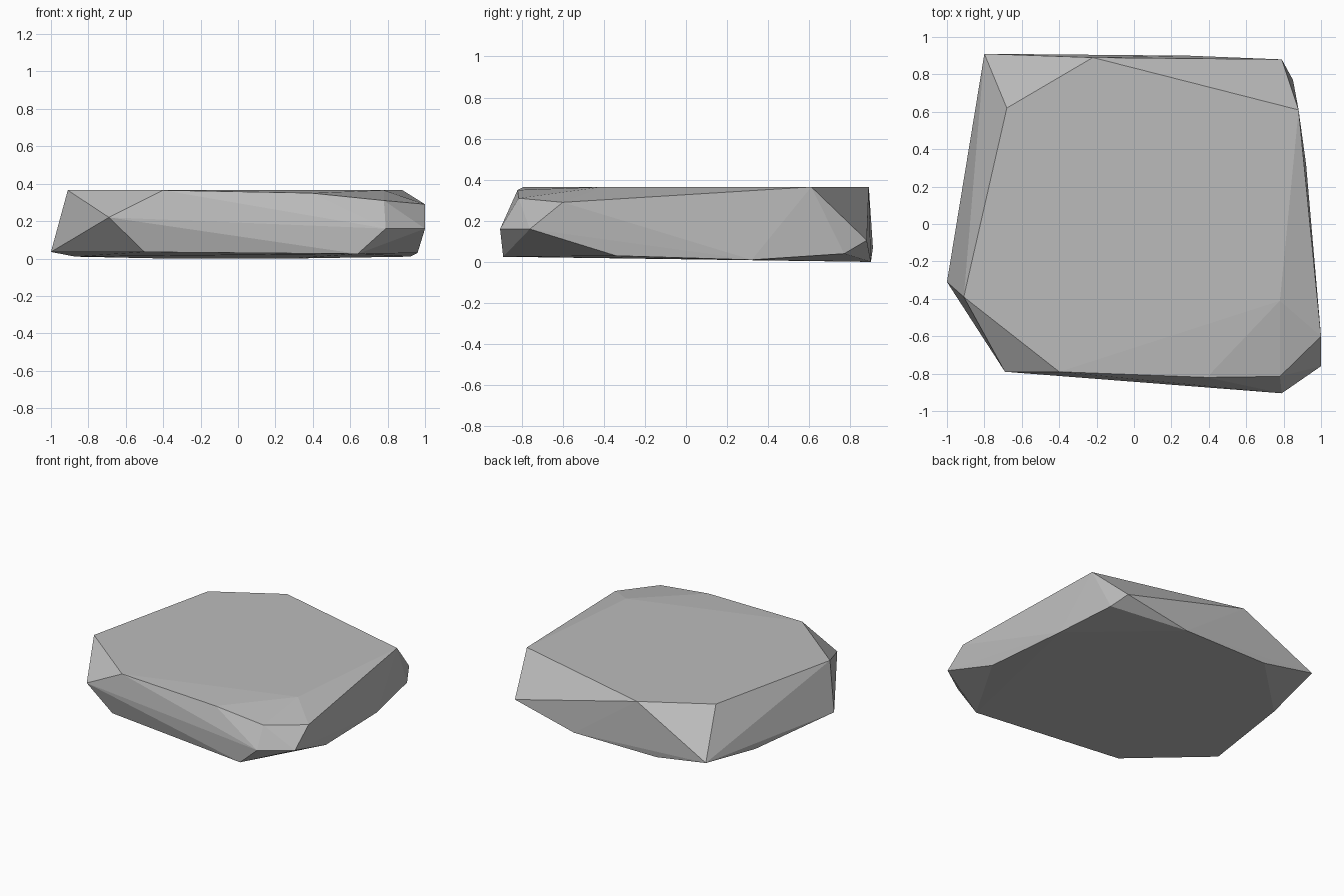
import bpy
import bmesh
import math

# Remove the default object only
default_cube = bpy.data.objects.get("Cube")
if default_cube:
    bpy.data.objects.remove(default_cube, do_unlink=True)


def make_material(name, colour):
    material = bpy.data.materials.new(name)
    material.use_nodes = True
    material.diffuse_color = colour
    shader = next(n for n in material.node_tree.nodes if n.type == "BSDF_PRINCIPLED")
    shader.inputs["Base Color"].default_value = colour
    shader.inputs["Roughness"].default_value = 1
    return material


def make_chiselled_slab(name, corners, material):
    """Wrap the corner points in a convex, flat-faced stone."""
    bm = bmesh.new()
    for corner in corners:
        bm.verts.new(corner)
    hull = bmesh.ops.convex_hull(bm, input=bm.verts[:], use_existing_faces=False)
    # Drop points that ended up inside the stone
    inside = [v for v in bm.verts if not v.link_faces]
    bmesh.ops.delete(bm, geom=inside, context="VERTS")
    # Merge nearly coplanar triangles into broad facets
    bmesh.ops.dissolve_limit(bm, angle_limit=math.radians(1),
                             verts=bm.verts[:], edges=bm.edges[:])
    bmesh.ops.recalc_face_normals(bm, faces=bm.faces[:])
    mesh = bpy.data.meshes.new(name)
    bm.to_mesh(mesh)
    bm.free()
    mesh.materials.append(material)
    stone = bpy.data.objects.new(name, mesh)
    bpy.context.collection.objects.link(stone)
    return stone


# Outline of the broad, level top facet
top_height = 0.365
top_outline = [(-0.91, -0.39), (-0.4, -0.79), (0.78, -0.41),
               (0.88, 0.61), (-0.22, 0.89), (-0.68, 0.62)]
top_corners = [(x, y, top_height) for x, y in top_outline]

# Chipped corners between the top and the underside
front_chips = [(-0.69, -0.79, 0.22), (0.39, -0.82, 0.35), (0.78, -0.815, 0.31),
               (1, -0.6, 0.29), (1, -0.76, 0.16), (0.79, -0.905, 0.16)]
back_chips = [(0.79, 0.88, 0.105), (-0.8, 0.91, 0.07)]

# Slightly uneven rim of the underside
underside = [(-1, -0.31, 0.035), (-0.5, -0.76, 0.035), (0.64, -0.89, 0.025),
             (0.96, -0.34, 0.03), (0.92, 0.32, 0.01), (0.85, 0.77, 0.04),
             (0.29, 0.9, 0), (-0.39, 0.9, 0), (-0.87, 0.43, 0.01)]

stone_grey = make_material("stone grey", (0.5, 0.5, 0.5, 1))
make_chiselled_slab("flat_stone", top_corners + front_chips + back_chips + underside,
                    stone_grey)
